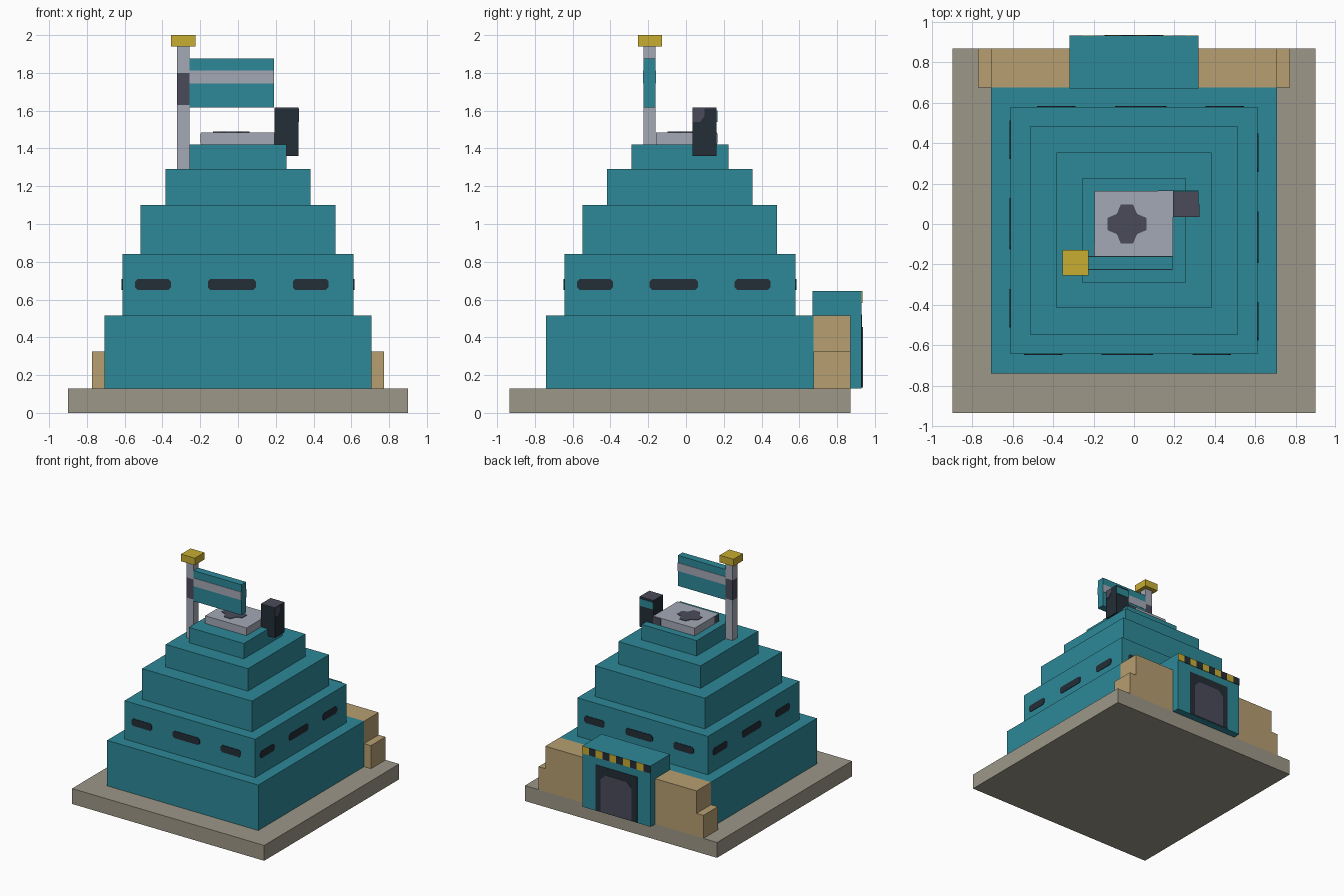
import bpy, bmesh, math
from mathutils import Matrix, Vector

cube = bpy.data.objects.get("Cube")
if cube:
    bpy.data.objects.remove(cube, do_unlink=True)


def material(name, r, g, b):
    lin = [((c / 255 + 0.055) / 1.055) ** 2.4 for c in (r, g, b)] + [1.0]
    m = bpy.data.materials.new(name)
    m.use_nodes = True
    m.diffuse_color = lin
    m.node_tree.nodes["Principled BSDF"].inputs["Base Color"].default_value = lin
    return m


teal = material("teal", 45, 137, 152)
grey = material("light grey", 164, 169, 182)
slate = material("slate", 74, 75, 90)
black = material("near black", 35, 45, 55)
tan = material("tan", 183, 159, 113)
stone = material("stone", 157, 151, 136)
yellow = material("yellow", 200, 173, 50)


def finish(name, bm, mat):
    bmesh.ops.recalc_face_normals(bm, faces=bm.faces)
    me = bpy.data.meshes.new(name)
    bm.to_mesh(me)
    bm.free()
    me.materials.append(mat)
    ob = bpy.data.objects.new(name, me)
    bpy.context.collection.objects.link(ob)
    return ob


def box(name, x0, x1, y0, y1, z0, z1, mat):
    bm = bmesh.new()
    size = Matrix.Diagonal((x1 - x0, y1 - y0, z1 - z0, 1))
    middle = Matrix.Translation(((x0 + x1) / 2, (y0 + y1) / 2, (z0 + z1) / 2))
    bmesh.ops.create_cube(bm, size=1, matrix=middle @ size)
    return finish(name, bm, mat)


def plate(name, pts, origin, mat, turn=None, thick=0.004):
    """Thin painted plate; turn = quarter turns from the front, None = facing up."""
    m = Matrix.Translation(origin)
    if turn is not None:
        m = m @ Matrix.Rotation(turn * math.pi / 2, 4, 'Z') @ Matrix.Rotation(math.pi / 2, 4, 'X')
    bm = bmesh.new()
    face = bm.faces.new([bm.verts.new((u, v, 0)) for u, v in pts])
    ext = bmesh.ops.extrude_face_region(bm, geom=[face])["geom"]
    bmesh.ops.translate(bm, vec=(0, 0, thick),
                        verts=[e for e in ext if isinstance(e, bmesh.types.BMVert)])
    bm.transform(m)
    return finish(name, bm, mat)


def rect(u0, u1, v0, v1):
    return [(u0, v0), (u1, v0), (u1, v1), (u0, v1)]


def slot(u0, u1, v0, v1, c):
    return [(u0 + c, v0), (u1 - c, v0), (u1, v0 + c), (u1, v1 - c),
            (u1 - c, v1), (u0 + c, v1), (u0, v1 - c), (u0, v0 + c)]


# Ground slab and stepped tiers
box("ground_slab", -0.9, 0.9, -0.935, 0.87, 0, 0.13, stone)
MID = -0.032
tiers = [(0.708, 0.13, 0.515), (0.612, 0.515, 0.84), (0.515, 0.84, 1.1),
         (0.385, 1.1, 1.29), (0.257, 1.29, 1.42)]
for i, (h, z0, z1) in enumerate(tiers):
    box(f"tier_{i + 1}", -h, h, MID - h, MID + h, z0, z1, teal)

# Slot windows on all four sides of the second tier
half = tiers[1][0]
for turn in range(4):
    a = turn * math.pi / 2
    origin = Vector((half * math.sin(a), MID - half * math.cos(a), 0))
    for n, (u0, u1) in enumerate([(-0.545, -0.355), (-0.16, 0.095), (0.29, 0.48)]):
        plate(f"window_{turn}_{n}", slot(u0, u1, 0.65, 0.71, 0.015), origin, black, turn)

# Stepped buttresses beside the gate
for side, s in (("left", 1), ("right", -1)):
    for part, a, b, top in (("high", 0.32, 0.708, 0.515), ("low", 0.708, 0.772, 0.325)):
        x0, x1 = sorted((a * s, b * s))
        box(f"buttress_{part}_{side}", x0, x1, 0.676, 0.87, 0.13, top, tan)

# Gatehouse with door and hazard stripes
GATE = (0, 0.93, 0)
box("gatehouse", -0.32, 0.32, 0.67, 0.93, 0.13, 0.645, teal)
plate("door_frame", rect(-0.195, 0.195, 0.135, 0.52), GATE, black, 2, 0.003)
plate("door", [(-0.145, 0.135), (0.145, 0.135), (0.145, 0.41), (0.1, 0.455),
               (-0.1, 0.455), (-0.145, 0.41)], GATE, slate, 2, 0.006)
for i in range(10):
    u = -0.32 + i * 0.064
    plate(f"hazard_stripe_{i}", rect(u, u + 0.064, 0.583, 0.645), GATE,
          black if i % 2 else yellow, 2)

# Roof pad with a cross marking
box("roof_pad", -0.195, 0.192, -0.16, 0.163, 1.42, 1.485, grey)
cross = []
for q in range(4):
    for p in ((0.097, -0.03), (0.097, 0.03), (0.05, 0.05)):
        v = Matrix.Rotation(q * math.pi / 2, 2) @ Vector(p)
        cross.append((v.x, v.y))
plate("pad_marking", cross, (-0.035, 0, 1.485), slate)
plate("pad_mark_back", rect(-0.192, -0.12, 1.425, 1.48), (0, 0.163, 0), slate, 2)
plate("pad_mark_side", rect(0.1, 0.16, 1.425, 1.48), (-0.195, 0, 0), slate, 3)

# Chimney block with a cap and small panels
box("chimney", 0.192, 0.32, 0.035, 0.162, 1.36, 1.612, black)
plate("chimney_cap", rect(0.192, 0.32, 0.035, 0.162), (0, 0, 1.612), slate)
plate("chimney_panel_back", rect(-0.32, -0.192, 1.54, 1.6), (0, 0.162, 0), teal, 2)
plate("chimney_panel_side", [(0.035, 1.54), (0.075, 1.54), (0.097, 1.57),
                             (0.097, 1.612), (0.035, 1.612)], (0.32, 0, 0), slate, 1)

# Flagpole, flag and finial
for name, z0, z1, mat in (("pole_lower", 1.29, 1.63, grey), ("pole_band", 1.63, 1.8, slate),
                          ("pole_upper", 1.8, 1.94, grey)):
    box(name, -0.323, -0.258, -0.225, -0.162, z0, z1, mat)
box("pole_finial", -0.355, -0.226, -0.255, -0.128, 1.94, 2.0, yellow)
box("flag", -0.258, 0.19, -0.225, -0.162, 1.617, 1.875, teal)
plate("flag_stripe_front", rect(-0.258, 0.19, 1.745, 1.813), (0, -0.225, 0), grey, 0, 0.003)
plate("flag_stripe_back", rect(-0.19, 0.258, 1.745, 1.813), (0, -0.162, 0), grey, 2, 0.003)
